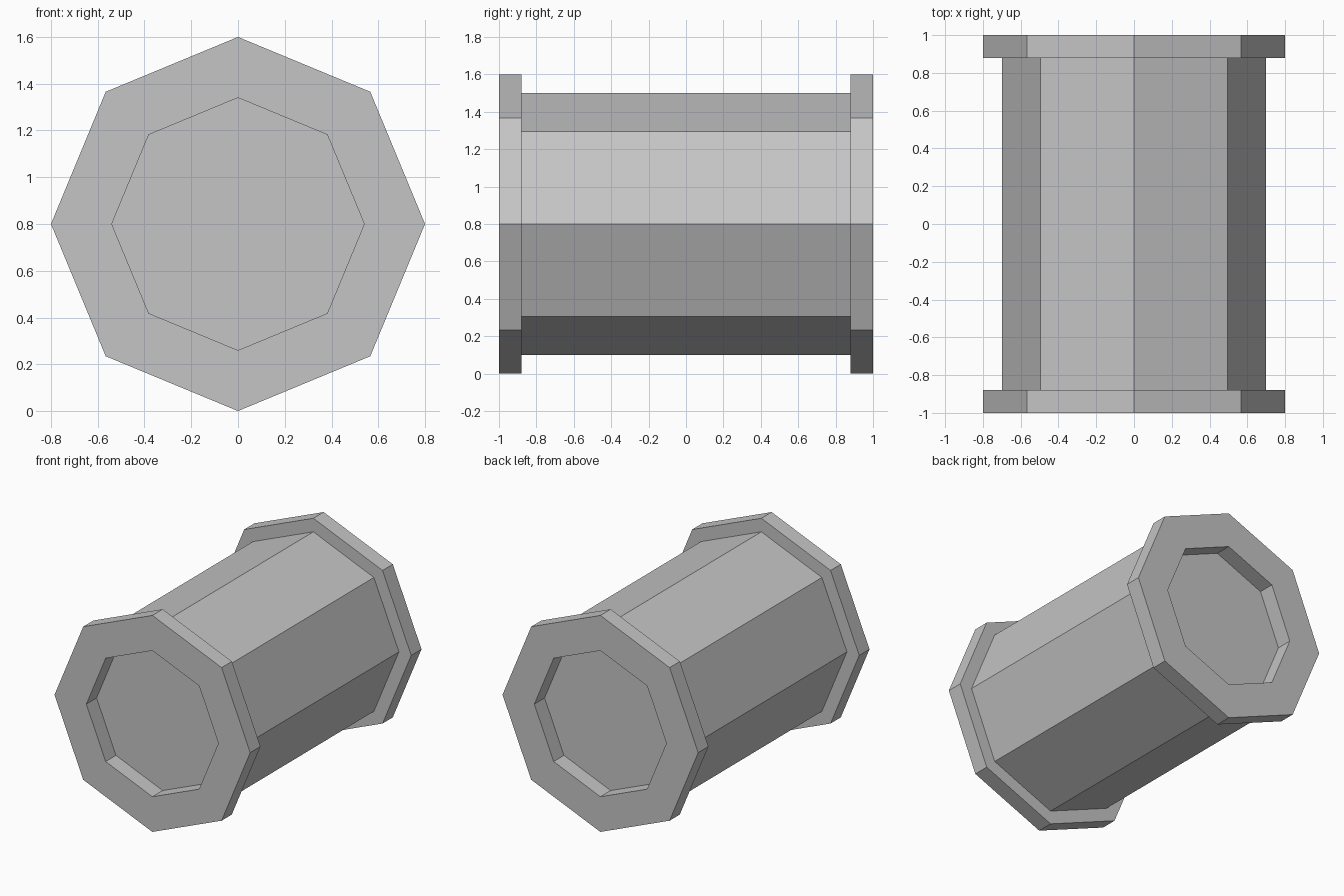
import bpy, bmesh, math

cube = bpy.data.objects.get("Cube")
if cube:
    bpy.data.objects.remove(cube, do_unlink=True)

SIDES = 8
CENTRE_Z = 0.8

grey = bpy.data.materials.new("plain_grey")
grey.use_nodes = True
colour = (0.56, 0.56, 0.56, 1)
grey.diffuse_color = colour
grey.node_tree.nodes["Principled BSDF"].inputs["Base Color"].default_value = colour

# Half profile (radius, y): recess floor, recess rim, flange, drum
half = [(0.54, -0.88), (0.54, -1), (0.8, -1), (0.8, -0.88), (0.7, -0.88)]
profile = half + [(r, -y) for r, y in reversed(half)]


def add_ring(bm, radius, y):
    angles = [2 * math.pi * i / SIDES for i in range(SIDES)]
    return [bm.verts.new((radius * math.cos(a), y, CENTRE_Z + radius * math.sin(a)))
            for a in angles]


# Octagonal drum with a flange and a recessed cap at each end
bm = bmesh.new()
rings = [add_ring(bm, r, y) for r, y in profile]
for a, b in zip(rings, rings[1:]):
    for i in range(SIDES):
        j = (i + 1) % SIDES
        bm.faces.new((a[i], a[j], b[j], b[i]))
bm.faces.new(rings[0])
bm.faces.new(rings[-1])
bmesh.ops.recalc_face_normals(bm, faces=bm.faces)

mesh = bpy.data.meshes.new("flanged_drum")
bm.to_mesh(mesh)
bm.free()
mesh.materials.append(grey)
drum = bpy.data.objects.new("flanged_drum", mesh)
bpy.context.collection.objects.link(drum)
